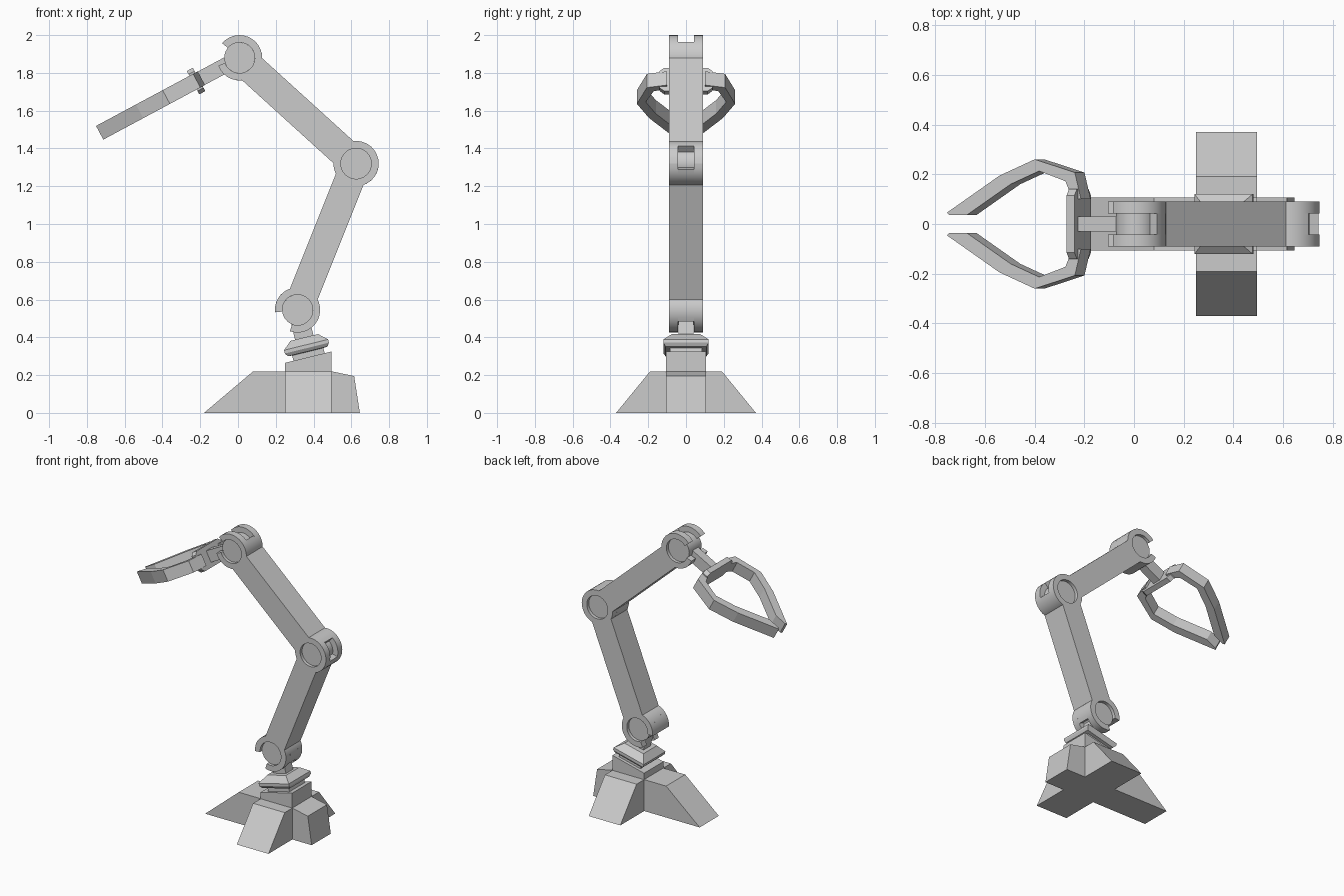
import bpy, bmesh
from math import radians, sin, cos
from mathutils import Vector

if "Cube" in bpy.data.objects:
    bpy.data.objects.remove(bpy.data.objects["Cube"])

X, Y, Z = Vector((1, 0, 0)), Vector((0, 1, 0)), Vector((0, 0, 1))


def finish(name, bm, smooth=False):
    bmesh.ops.recalc_face_normals(bm, faces=bm.faces)
    me = bpy.data.meshes.new(name)
    bm.to_mesh(me)
    bm.free()
    ob = bpy.data.objects.new(name, me)
    bpy.context.collection.objects.link(ob)
    if smooth:
        bpy.ops.object.select_all(action='DESELECT')
        ob.select_set(True)
        bpy.context.view_layer.objects.active = ob
        bpy.ops.object.shade_smooth_by_angle(angle=radians(30))
    return ob


def add_loft(bm, rings):
    """Skin a stack of equal-length point rings and cap both ends."""
    vs = [[bm.verts.new(p) for p in r] for r in rings]
    n = len(vs[0])
    for a, b in zip(vs, vs[1:]):
        for i in range(n):
            bm.faces.new((a[i], a[(i + 1) % n], b[(i + 1) % n], b[i]))
    bm.faces.new(vs[0])
    bm.faces.new(vs[-1])


def prism(name, prof, u, v, w, d0, d1, origin=Vector(), smooth=False):
    bm = bmesh.new()
    add_loft(bm, [[origin + u * a + v * b + w * d for a, b in prof] for d in (d0, d1)])
    return finish(name, bm, smooth)


def rect(a0, a1, b0, b1):
    return [(a0, b0), (a1, b0), (a1, b1), (a0, b1)]


def add_sector(bm, c, a0, a1, r0, r1, y0, y1):
    """Ring segment around the y axis."""
    n = max(2, round((a1 - a0) / 12))
    rings = []
    for i in range(n + 1):
        a = radians(a0 + (a1 - a0) * i / n)
        d = X * cos(a) + Z * sin(a)
        rings.append([c + d * r + Y * y for r, y in rect(r0, r1, y0, y1)])
    add_loft(bm, rings)


R_IN, R_OUT, HALF, SLOT = 0.081, 0.12, 0.09, 0.042


def joint(name, c, cheeks, middle):
    """Slotted housing with a recessed drum pin."""
    bm = bmesh.new()
    add_sector(bm, c, *cheeks, R_IN, R_OUT, SLOT, HALF)
    add_sector(bm, c, *cheeks, R_IN, R_OUT, -HALF, -SLOT)
    add_sector(bm, c, *middle, R_IN, R_OUT, -SLOT, SLOT)
    finish(name + "_housing", bm, True)
    circle = [(R_IN * cos(radians(t)), R_IN * sin(radians(t))) for t in range(0, 360, 12)]
    prism(name + "_pin", circle, X, Z, Y, -0.068, 0.068, c, True)


def link(name, a, b):
    u = (b - a).normalized()
    prism(name, rect(0.09, (b - a).length - 0.09, -0.079, 0.079),
          u, u.cross(Y), Y, -HALF, HALF, a)


# Cross-shaped base
prism("base_spine", [(-0.18, 0), (0.645, 0), (0.615, 0.195), (0.495, 0.22), (0.08, 0.22)],
      X, Z, Y, -0.106, 0.106)
for side, s in (("back", 1), ("front", -1)):
    prism(side + "_foot", [(0.106, 0), (0.37, 0), (0.19, 0.22), (0.106, 0.22)],
          Y * s, Z, X, 0.25, 0.495)
prism("wedge_mount", [(0.25, 0.22), (0.495, 0.22), (0.495, 0.325), (0.25, 0.265)],
      X, Z, Y, -0.107, 0.107)

# Joint centres
shoulder = Vector((0.315, 0, 0.545))
elbow = Vector((0.625, 0, 1.32))
wrist = Vector((0.008, 0, 1.88))

# Tilted swivel plate and stem under the shoulder
t = radians(13.8)
up, across = Vector((-sin(t), 0, cos(t))), Vector((cos(t), 0, sin(t)))
bm = bmesh.new()
add_loft(bm, [[shoulder - up * d + across * a + Y * b for a, b in rect(-h, h, -h, h)]
              for d, h in ((0.27, 0.085), (0.228, 0.085), (0.226, 0.108), (0.208, 0.12),
                           (0.19, 0.12), (0.15, 0.075))])
finish("swivel_plate", bm)
prism("swivel_stem", rect(-0.05, 0.05, -0.04, 0.04), across, Y, up, -0.16, -0.06, shoulder)

# Arm joints and links
joint("shoulder", shoulder, (-110, 186), (-30, 186))
joint("elbow", elbow, (0, 360), (50, 345))
joint("wrist", wrist, (-160, 140), (-120, 45))
link("lower_arm", shoulder, elbow)
link("upper_arm", elbow, wrist)

# Gripper
g = radians(208.2)
u = Vector((cos(g), 0, sin(g)))
n = Vector((sin(g), 0, -cos(g)))
prism("gripper_stem", rect(0.06, 0.25, -0.031, 0.031), u, Y, n, -0.04, 0.04, wrist)
prism("gripper_crossbar",
      [(-0.14, -0.05), (-0.115, -0.07), (0.115, -0.07), (0.14, -0.05),
       (0.14, 0.05), (0.115, 0.07), (-0.115, 0.07), (-0.14, 0.05)],
      Y, n, u, 0.243, 0.279, wrist)
finger = [(0.229, 0.10), (0.257, 0.207), (0.44, 0.26), (0.60, 0.195), (0.84, 0.046),
          (0.83, 0.036), (0.75, 0.036), (0.55, 0.16), (0.42, 0.213), (0.30, 0.172), (0.268, 0.10)]
for side, s in (("back", 1), ("front", -1)):
    prism(side + "_finger", finger, u, Y * s, n, -0.041, 0.041, wrist)
